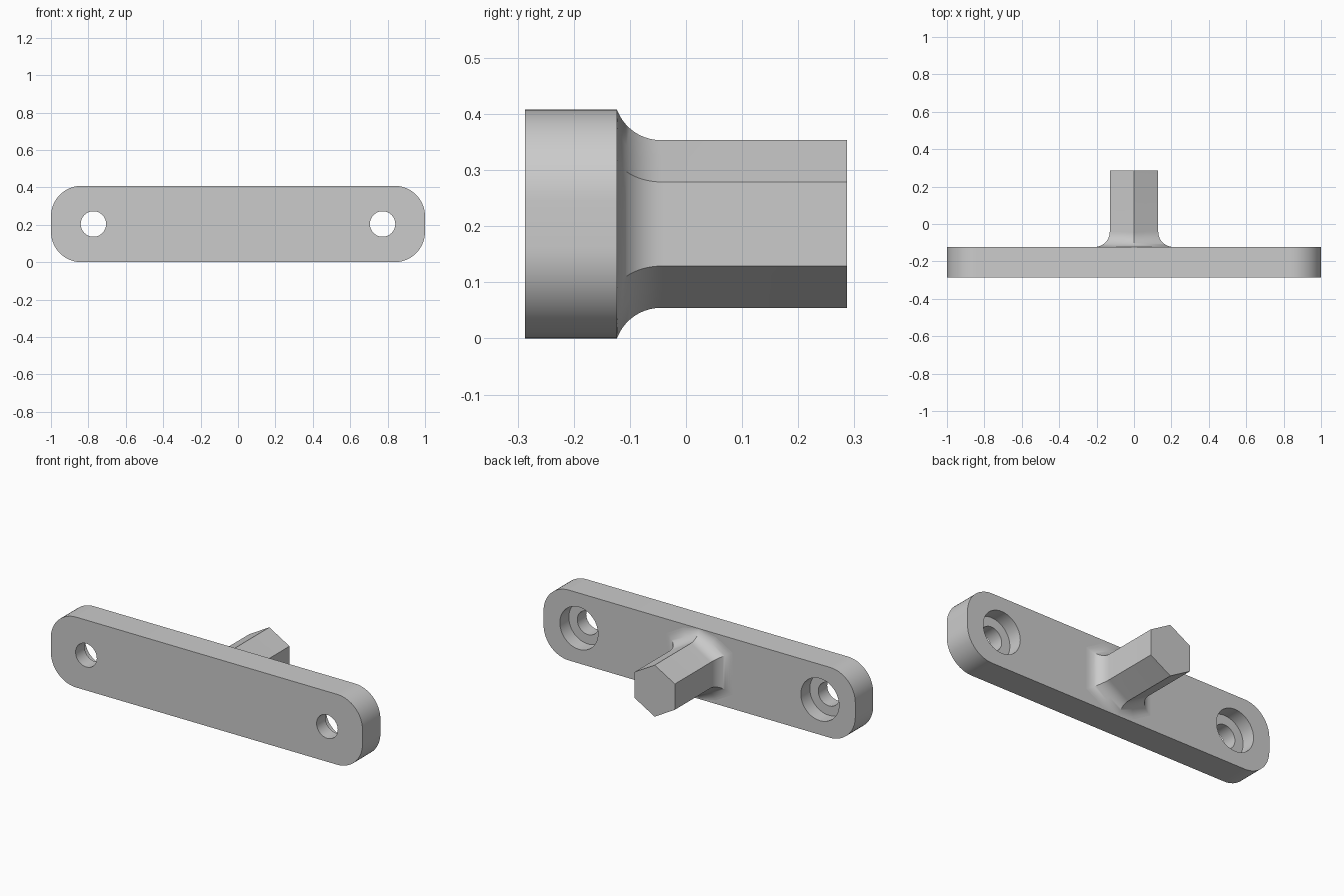
import bpy, bmesh
from math import sin, cos, pi, sqrt, radians

if "Cube" in bpy.data.objects:
    bpy.data.objects.remove(bpy.data.objects["Cube"])

# Sizes
HEIGHT, BACK, FRONT, TIP = 0.408, -0.123, -0.287, 0.287
MID = HEIGHT / 2
CORNER = 0.163
FLAT, POINT = 0.1295, 0.1495      # hexagon apothem and corner radius
FILLET = 0.082

grey = bpy.data.materials.new("grey")
grey.use_nodes = True
colour = (0.6, 0.6, 0.6, 1)
grey.diffuse_color = colour
grey.node_tree.nodes["Principled BSDF"].inputs["Base Color"].default_value = colour


def loft(name, rings, first_cap=True):
    """Skin a list of equal-length point rings and cap the ends."""
    bm = bmesh.new()
    loops = [[bm.verts.new(p) for p in ring] for ring in rings]
    n = len(loops[0])
    for a, b in zip(loops, loops[1:]):
        for i in range(n):
            j = (i + 1) % n
            bm.faces.new((a[i], a[j], b[j], b[i]))
    if first_cap:
        bm.faces.new(loops[0])
    bm.faces.new(loops[-1])
    bmesh.ops.recalc_face_normals(bm, faces=bm.faces)
    mesh = bpy.data.meshes.new(name)
    bm.to_mesh(mesh)
    bm.free()
    mesh.materials.append(grey)
    obj = bpy.data.objects.new(name, mesh)
    bpy.context.collection.objects.link(obj)
    return obj


def smooth(obj):
    bpy.ops.object.select_all(action="DESELECT")
    obj.select_set(True)
    bpy.context.view_layer.objects.active = obj
    bpy.ops.object.shade_smooth_by_angle(angle=radians(30))


def circle(x, y, r, n=48):
    return [(x + r * cos(2 * pi * i / n), y, MID + r * sin(2 * pi * i / n)) for i in range(n)]


def rounded_outline(y):
    points = []
    steps = 16
    for q, (sx, sz) in enumerate([(1, 1), (-1, 1), (-1, -1), (1, -1)]):
        for i in range(steps + 1):
            a = (q + i / steps) * pi / 2
            points.append((sx * (1 - CORNER) + CORNER * cos(a), y,
                           MID + sz * (MID - CORNER) + CORNER * sin(a)))
    return points


# Mounting plate with two counterbored screw holes
plate = loft("mounting_plate", [rounded_outline(FRONT), rounded_outline(BACK)])
bpy.context.view_layer.objects.active = plate
for side, x in (("left", 0.773), ("right", -0.773)):
    cutter = loft(side + "_hole_cutter", [
        circle(x, FRONT - 0.1, 0.068), circle(x, BACK - 0.082, 0.068),
        circle(x, BACK - 0.082, 0.1225), circle(x, BACK + 0.1, 0.1225)])
    cutter.hide_render = True
    cut = plate.modifiers.new(side + "_hole", "BOOLEAN")
    cut.operation = "DIFFERENCE"
    cut.solver = "EXACT"
    cut.object = cutter
    bpy.ops.object.modifier_apply(modifier=cut.name)
    bpy.data.objects.remove(cutter)
smooth(plate)


# Hexagonal peg, flared into the plate by a concave fillet
def peg_ring(t, y=None):
    s, d = FILLET * sin(t), FILLET * (1 - cos(t))
    tip_s = s * 0.95                      # top and bottom corners stop at the plate edge
    tip_d = 0.083 - sqrt(0.083 ** 2 - tip_s ** 2)
    points = []
    for i in range(12):
        a = i * pi / 6
        if i in (0, 6):                   # side faces need no middle point
            continue
        if i in (3, 9):
            r, depth = POINT + tip_d, BACK + FILLET * 0.95 - tip_s
        else:
            r = FLAT + d
            if i % 2:
                r /= cos(pi / 6)
            depth = BACK + FILLET - s
        points.append((r * cos(a), depth if y is None else y, MID + r * sin(a)))
    return points


STEPS = 12
rings = [peg_ring(pi / 2 * (1 - i / STEPS)) for i in range(STEPS + 1)]
peg = loft("hex_peg", rings + [peg_ring(0, TIP)], first_cap=False)
smooth(peg)
